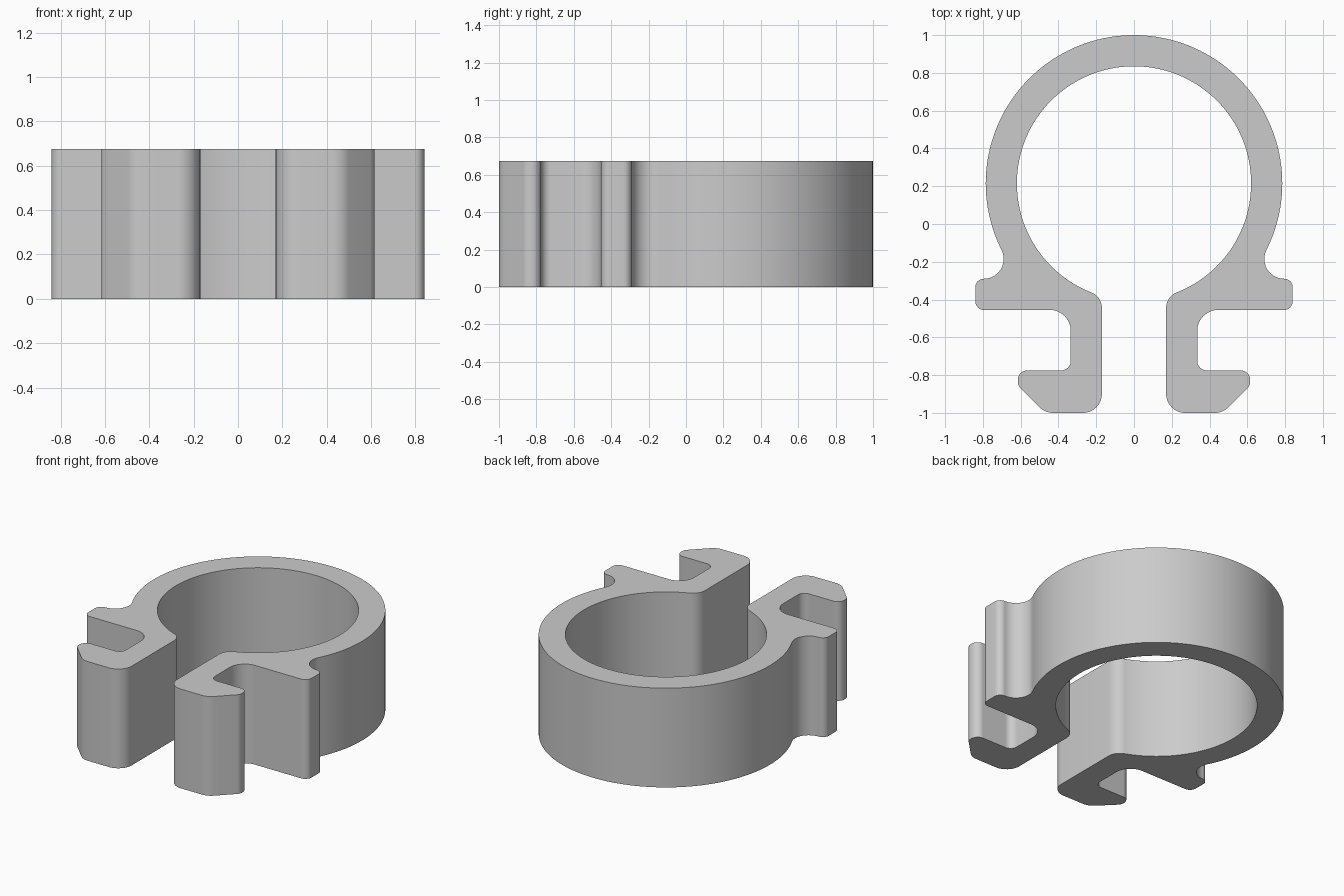
import bpy, bmesh
from math import radians, sin, cos, tan
from mathutils import Vector

cube = bpy.data.objects.get("Cube")
if cube:
    bpy.data.objects.remove(cube, do_unlink=True)

HEIGHT = 0.675
RING = Vector((0, 0.215))


def arc(centre, radius, start, end, steps):
    """Points on an arc, angles in degrees."""
    angles = [radians(start + (end - start) * i / steps) for i in range(steps + 1)]
    return [Vector((centre[0] + radius * cos(a), centre[1] + radius * sin(a))) for a in angles]


def rounded(before, corner, after, radius, steps=8):
    """Replace a corner with a tangent arc."""
    a, b = (before - corner).normalized(), (after - corner).normalized()
    half = a.angle(b) / 2
    centre = corner + (a + b).normalized() * radius / sin(half)
    reach = radius / tan(half)
    start, end = corner + a * reach - centre, corner + b * reach - centre
    return [centre + start.lerp(end, i / steps).normalized() * radius for i in range(steps + 1)]


# Outer ring wall and the hollow running into the side tab
outer = arc(RING, 0.785, 90, -26.7, 48)
hollow = arc((0.795, -0.185), 0.105, 153.3, 270, 12)[1:]

# Side tab, leg and hooked foot: x, y, corner radius
corners = [
    (0.84, -0.29, 0.044), (0.84, -0.455, 0.045),
    (0.335, -0.455, 0.11), (0.335, -0.775, 0.05),
    (0.615, -0.775, 0.05), (0.615, -0.855, 0.05),
    (0.47, -1.0, 0.1), (0.17, -1.0, 0.1), (0.17, -0.381, 0.09),
]

# Inner ring wall
inner = arc(RING, 0.62, -67.3, 90, 56)

path = [hollow[-1]] + [Vector(c[:2]) for c in corners] + [inner[0]]
hook = []
for i, c in enumerate(corners):
    hook += rounded(path[i], path[i + 1], path[i + 2], c[2])

# Mirror the half outline into one closed loop
half = outer + hollow + hook + inner
outline = half + [Vector((-p.x, p.y)) for p in reversed(half[1:-1])]

# Extrude the outline into the clip
bm = bmesh.new()
base = bm.faces.new([bm.verts.new((p.x, p.y, 0)) for p in outline])
grown = bmesh.ops.extrude_face_region(bm, geom=[base], use_keep_orig=True)
top = [v for v in grown["geom"] if isinstance(v, bmesh.types.BMVert)]
bmesh.ops.translate(bm, verts=top, vec=(0, 0, HEIGHT))
bmesh.ops.recalc_face_normals(bm, faces=bm.faces)
mesh = bpy.data.meshes.new("pipe_clip")
bm.to_mesh(mesh)
bm.free()

clip = bpy.data.objects.new("pipe_clip", mesh)
bpy.context.collection.objects.link(clip)

# Plain grey plastic
grey = bpy.data.materials.new("grey_plastic")
grey.use_nodes = True
colour = (0.6, 0.6, 0.6, 1)
grey.diffuse_color = colour
grey.node_tree.nodes["Principled BSDF"].inputs["Base Color"].default_value = colour
mesh.materials.append(grey)

bpy.ops.object.select_all(action="DESELECT")
clip.select_set(True)
bpy.context.view_layer.objects.active = clip
bpy.ops.object.shade_smooth_by_angle(angle=radians(30))
